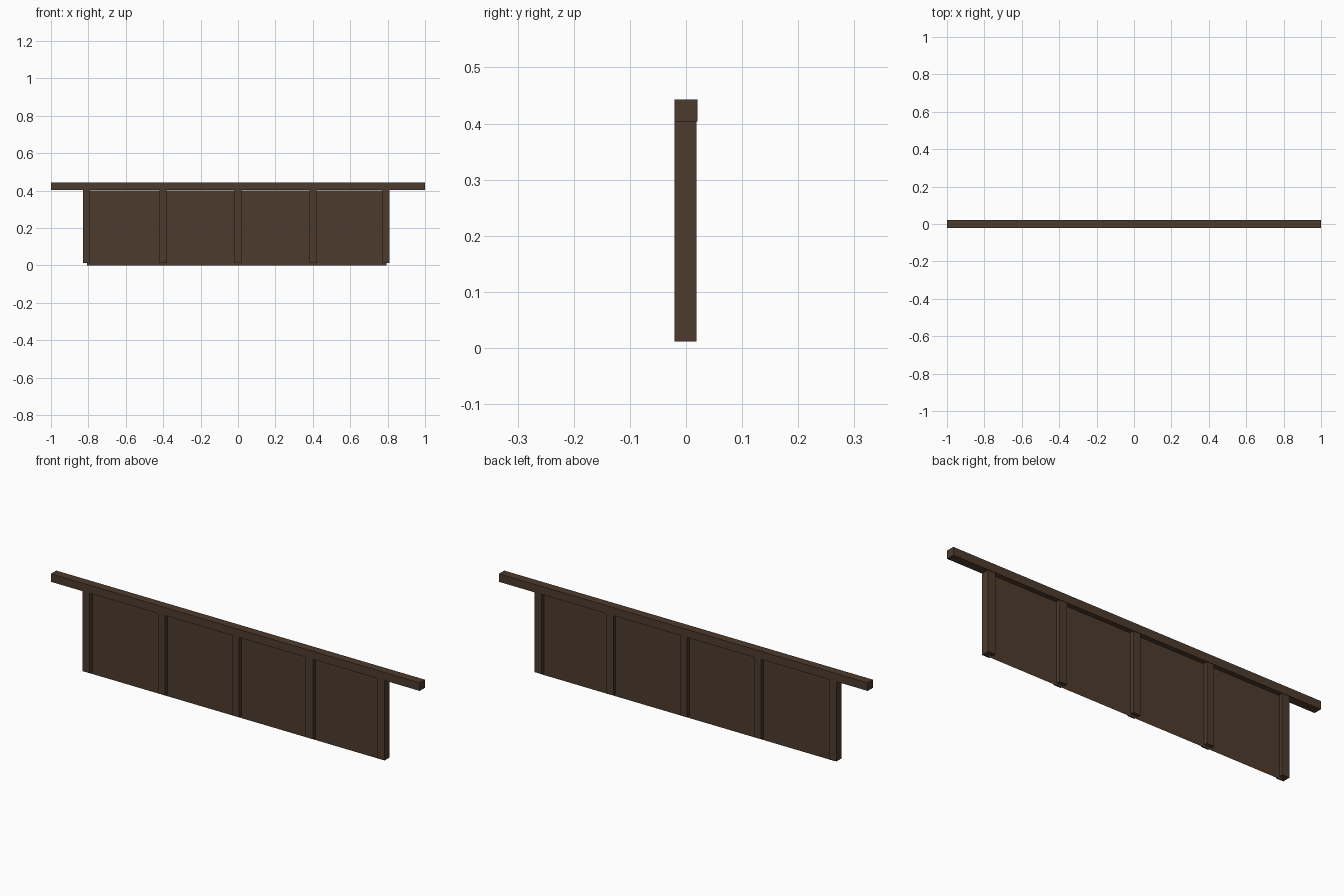
import bpy
import bmesh

if "Cube" in bpy.data.objects:
    bpy.data.objects.remove(bpy.data.objects["Cube"])

wood = bpy.data.materials.new("dark_brown_wood")
wood.diffuse_color = (0.075, 0.044, 0.026, 1)
wood.use_nodes = True
wood.node_tree.nodes["Principled BSDF"].inputs["Base Color"].default_value = wood.diffuse_color


def finish(name, bm):
    mesh = bpy.data.meshes.new(name)
    bm.to_mesh(mesh)
    bm.free()
    mesh.materials.append(wood)
    obj = bpy.data.objects.new(name, mesh)
    bpy.context.collection.objects.link(obj)
    return obj


def box(name, lo, hi):
    bm = bmesh.new()
    bmesh.ops.create_cube(bm, size=1)
    for v in bm.verts:
        v.co = [(a + b) / 2 + c * (b - a) for a, b, c in zip(lo, hi, v.co)]
    return finish(name, bm)


# Top rail overhanging both ends
box("top_rail", (-1, -0.0205, 0.4035), (1, 0.0205, 0.443))

# Five upright posts
for i, x in enumerate((-0.81, -0.401, 0, 0.401, 0.79)):
    box(f"post_{i + 1}", (x - 0.0195, -0.0205, 0.0115), (x + 0.0195, 0.0187, 0.4035))

# Paper-thin infill sheet running through the posts
bm = bmesh.new()
bm.faces.new([bm.verts.new((x, 0, z)) for x, z in
              ((-0.807, 0), (0.793, 0), (0.793, 0.401), (-0.807, 0.401))])
finish("infill_panel", bm)
